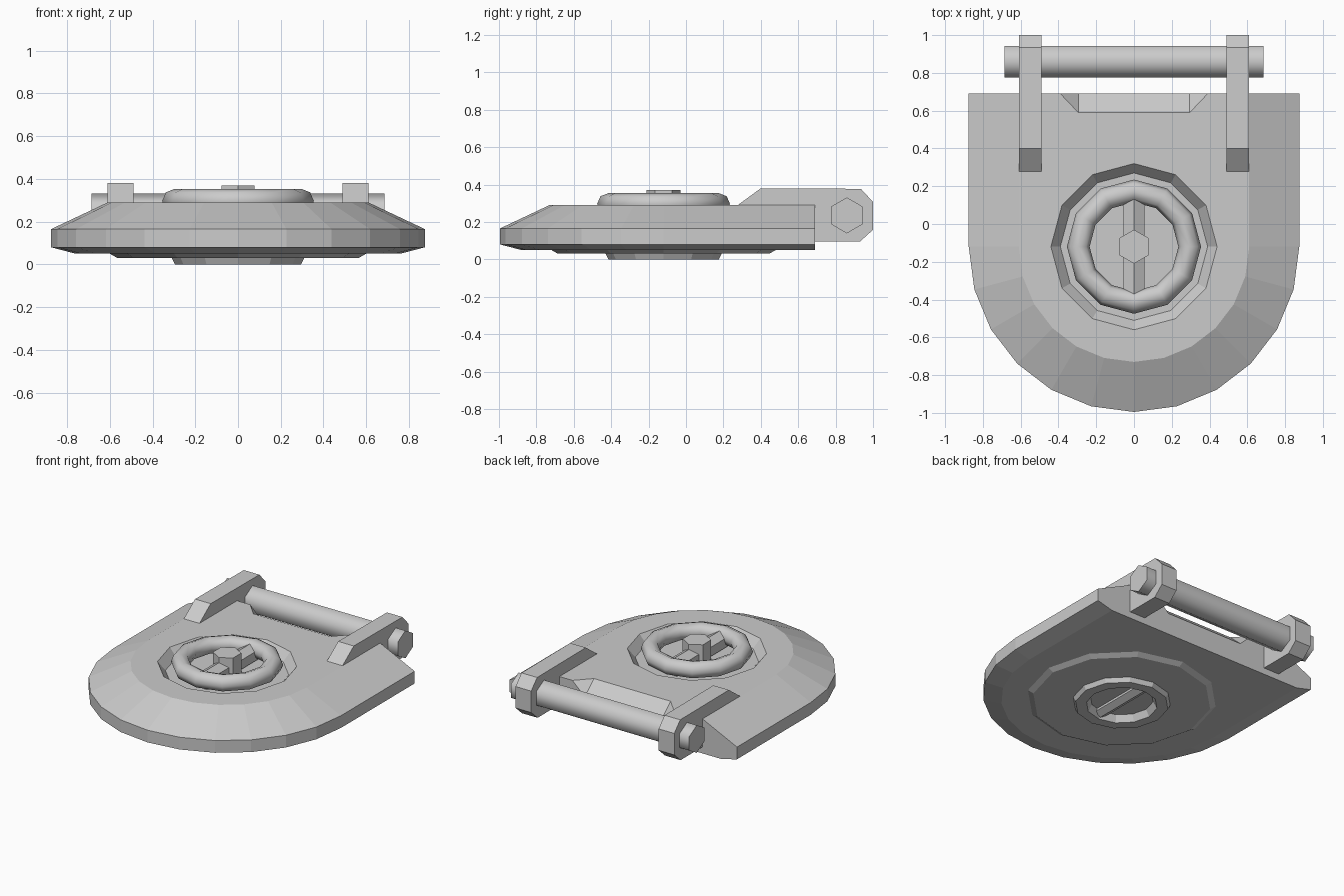
import bpy
import bmesh
import math
from mathutils import Vector, Matrix

cube = bpy.data.objects.get("Cube")
if cube:
    bpy.data.objects.remove(cube, do_unlink=True)

CY = -0.12  # centre of the round end and the wheel

steel = bpy.data.materials.new("grey_steel")
steel.use_nodes = True
GREY = (0.6, 0.6, 0.6, 1)
steel.diffuse_color = GREY
steel.node_tree.nodes["Principled BSDF"].inputs["Base Color"].default_value = GREY


def finish(bm, name, smooth=None):
    bmesh.ops.remove_doubles(bm, verts=bm.verts, dist=1e-5)
    bmesh.ops.recalc_face_normals(bm, faces=bm.faces)
    mesh = bpy.data.meshes.new(name)
    bm.to_mesh(mesh)
    bm.free()
    mesh.materials.append(steel)
    ob = bpy.data.objects.new(name, mesh)
    bpy.context.collection.objects.link(ob)
    if smooth:
        bpy.ops.object.select_all(action='DESELECT')
        ob.select_set(True)
        bpy.context.view_layer.objects.active = ob
        bpy.ops.object.shade_smooth_by_angle(angle=math.radians(smooth))
    return ob


def loft(name, rings, smooth=None):
    """Join equal-length point rings and cap both ends."""
    bm = bmesh.new()
    loops = [[bm.verts.new(p) for p in ring] for ring in rings]
    n = len(loops[0])
    for a, b in zip(loops, loops[1:]):
        for i in range(n):
            j = (i + 1) % n
            bm.faces.new((a[i], a[j], b[j], b[i]))
    bm.faces.new(loops[0])
    bm.faces.new(loops[-1])
    return finish(bm, name, smooth)


def lathe(name, profile, smooth=None, closed=False):
    """Spin (radius, z) points about the wheel axis in twelve steps."""
    bm = bmesh.new()
    vs = [bm.verts.new((r, CY, z)) for r, z in profile]
    es = [bm.edges.new(p) for p in zip(vs, vs[1:])]
    if closed:
        es.append(bm.edges.new((vs[-1], vs[0])))
    bmesh.ops.spin(bm, geom=vs + es, cent=(0, CY, 0), axis=(0, 0, 1),
                   angle=math.tau, steps=12, use_merge=True)
    return finish(bm, name, smooth)


def hex_bar(name, axis, centre, radius, length, smooth=None):
    """Six-sided bar; on the x and y axes a corner points up."""
    rings = []
    for end in (-length / 2, length / 2):
        ring = []
        for k in range(6):
            a = math.tau * k / 6
            s, c = radius * math.sin(a), radius * math.cos(a)
            p = {'x': (end, s, c), 'y': (s, end, c), 'z': (s, c, end)}[axis]
            ring.append(Vector(p) + Vector(centre))
        rings.append(ring)
    return loft(name, rings, smooth)


def cut(target, cutter):
    cutter.hide_render = True
    cutter.hide_viewport = True
    mod = target.modifiers.new("cut", 'BOOLEAN')
    mod.operation = 'DIFFERENCE'
    mod.solver = 'EXACT'
    mod.object = cutter
    bpy.context.view_layer.update()
    mesh = bpy.data.meshes.new_from_object(
        target.evaluated_get(bpy.context.evaluated_depsgraph_get()))
    target.modifiers.clear()
    target.data = mesh
    bpy.data.objects.remove(cutter, do_unlink=True)


# Hatch plate: half-round front, straight back, bevelled above and below
def outline(r, z):
    arc = [(r * math.cos(a), CY + r * math.sin(a), z)
           for a in (math.pi * (1 + k / 12) for k in range(13))]
    return arc + [(r, 0.69, z), (-r, 0.69, z)]


plate = loft("hatch_plate", [outline(0.76, 0.05), outline(0.875, 0.08),
                             outline(0.875, 0.165), outline(0.61, 0.29)])

# Bevelled wheel well in the top
cut(plate, lathe("well_cutter", [(0, 0.23), (0.39, 0.23), (0.44, 0.29),
                                 (0.44, 0.4), (0, 0.4)]))

# Sloped notch in the back edge
bm = bmesh.new()
for s in (-1, 1):
    for x, y, z in ((0.39, 0.69, 0.29), (0.295, 0.59, 0.29), (0.295, 0.69, 0.2)):
        for dy in (0, 0.05):
            for dz in (0, 0.1):
                bm.verts.new((s * x, y + dy, z + dz))
hull = bmesh.ops.convex_hull(bm, input=bm.verts)
loose = {g for g in hull["geom_interior"] + hull["geom_unused"]
         if isinstance(g, bmesh.types.BMVert)}
bmesh.ops.delete(bm, geom=list(loose), context='VERTS')
cut(plate, finish(bm, "notch_cutter"))

# Hand wheel with spoke and hub
tube = [(0.295 + 0.06 * math.cos(a), 0.297 + 0.057 * math.sin(a))
        for a in (math.tau * k / 8 for k in range(8))]
lathe("hand_wheel", tube, smooth=50, closed=True)
hex_bar("wheel_spoke", 'y', (0, CY, 0.27), 0.064, 0.56)
hex_bar("wheel_hub", 'z', (0, CY, 0.295), 0.09, 0.15)

# Stepped underside boss with its grip bar
lathe("underside_boss", [(0, 0.07), (0.6, 0.07), (0.6, 0.05), (0.565, 0.03),
                         (0.31, 0.03), (0.295, 0), (0.225, 0), (0.2, 0.045),
                         (0, 0.045)])
hex_bar("underside_grip", 'y', (0, CY, 0.055), 0.05, 0.42)

# Hinge arms and pin
side = [(0.27, 0.285), (0.4, 0.38), (0.935, 0.377), (1.0, 0.307),
        (1.0, 0.158), (0.93, 0.095), (0.6, 0.095), (0.6, 0.25)]
for name, x in (("left_hinge_arm", 0.49), ("right_hinge_arm", -0.61)):
    loft(name, [[(x + w, y, z) for y, z in side] for w in (0, 0.12)])
hex_bar("hinge_pin", 'x', (0, 0.86, 0.235), 0.096, 1.37, smooth=65)
